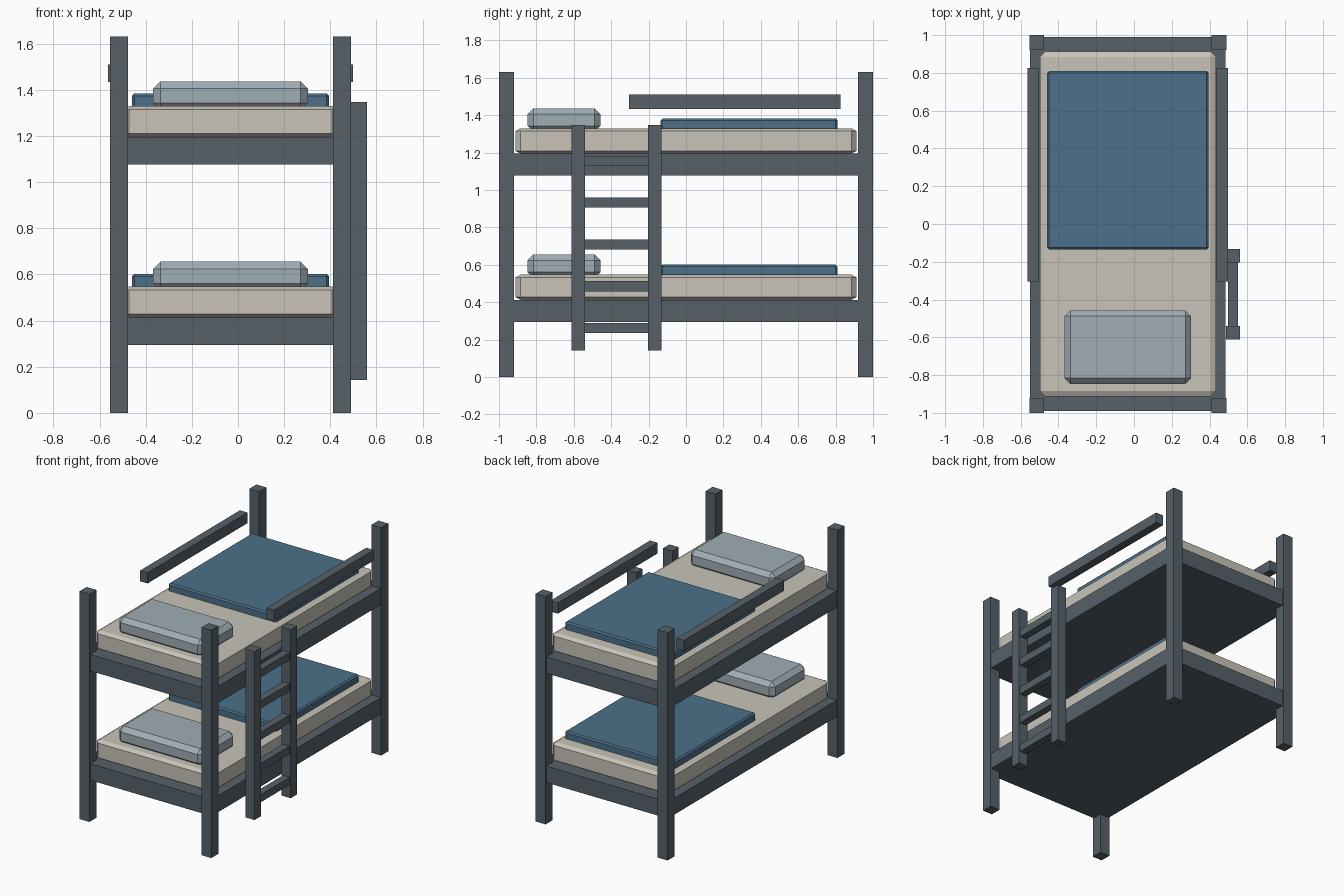
import bpy, bmesh
from mathutils import Vector

if "Cube" in bpy.data.objects:
    bpy.data.objects.remove(bpy.data.objects["Cube"])

CX = -0.0325  # bed centre line; the ladder sticks out on +x


def material(name, rgb):
    m = bpy.data.materials.new(name)
    lin = [((c / 255 + 0.055) / 1.055) ** 2.4 for c in rgb]
    m.diffuse_color = (*lin, 1)
    m.use_nodes = True
    m.node_tree.nodes["Principled BSDF"].inputs["Base Color"].default_value = m.diffuse_color
    return m


SLATE = material("slate frame", (87, 97, 105))
CREAM = material("cream mattress", (200, 196, 185))
BLUE = material("blue blanket", (76, 112, 137))
PALE = material("pale pillow", (160, 174, 182))


def box(name, x, y, z, mat, chamfer=0.0, squash=1.0):
    """Box from (min, max) ranges; squash flattens the chamfer in z."""
    lo, hi = Vector((x[0], y[0], z[0])), Vector((x[1], y[1], z[1]))
    size, mid = hi - lo, (hi + lo) / 2
    bm = bmesh.new()
    bmesh.ops.create_cube(bm, size=1)
    bmesh.ops.scale(bm, vec=(size.x, size.y, size.z / squash), verts=bm.verts)
    if chamfer:
        bmesh.ops.bevel(bm, geom=bm.edges[:], offset=chamfer, segments=1,
                        affect='EDGES', profile=0.5)
    bmesh.ops.scale(bm, vec=(1, 1, squash), verts=bm.verts)
    bmesh.ops.translate(bm, vec=mid, verts=bm.verts)
    me = bpy.data.meshes.new(name)
    bm.to_mesh(me)
    bm.free()
    me.materials.append(mat)
    ob = bpy.data.objects.new(name, me)
    bpy.context.collection.objects.link(ob)
    return ob


# Corner posts and guard rails
for sx, side in ((-1, "left"), (1, "right")):
    px = CX + sx * 0.483
    for sy, end in ((-1, "front"), (1, "back")):
        py = sy * 0.96
        box(f"{end}_{side}_post", (px - 0.039, px + 0.039),
            (py - 0.04, py + 0.04), (0, 1.63), SLATE)
    gx = CX + sx * 0.5
    box(f"{side}_guard_rail", (gx - 0.03, gx + 0.03), (-0.305, 0.825),
        (1.434, 1.51), SLATE)

# Two bunks: base, mattress, blanket and pillow
for level, z in (("lower", 0.295), ("upper", 1.077)):
    top = z + 0.118
    box(f"{level}_bed_base", (CX - 0.517, CX + 0.517), (-0.99, 0.99),
        (z, top), SLATE)
    box(f"{level}_mattress", (CX - 0.466, CX + 0.466), (-0.912, 0.912),
        (top, z + 0.253), CREAM, 0.027, 0.55)
    box(f"{level}_blanket", (CX - 0.427, CX + 0.427), (-0.135, 0.81),
        (z + 0.23, z + 0.306), BLUE, 0.01)
    box(f"{level}_pillow", (CX - 0.335, CX + 0.335), (-0.847, -0.457),
        (z + 0.235, z + 0.36), PALE, 0.031)

# Ladder
for name, y in (("front", -0.576), ("back", -0.168)):
    box(f"ladder_{name}_stile", (0.486, 0.56), (y - 0.036, y + 0.036),
        (0.143, 1.348), SLATE)
for i in range(5):
    z = 0.262 + i * 0.2235
    box(f"ladder_rung_{i + 1}", (0.497, 0.55), (-0.56, -0.18),
        (z - 0.027, z + 0.027), SLATE)
